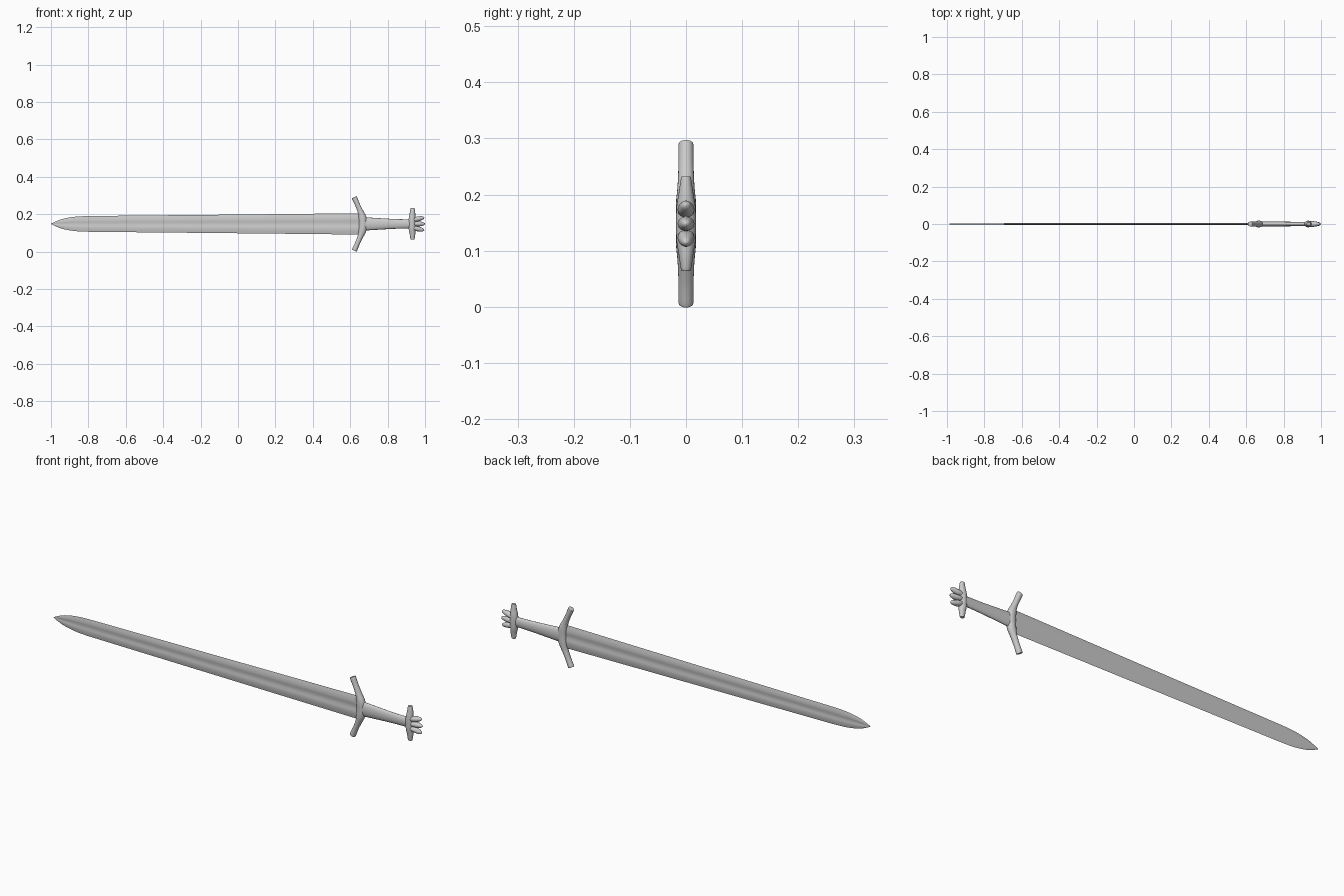
import bpy, bmesh, math
from mathutils import Vector

if "Cube" in bpy.data.objects:
    bpy.data.objects.remove(bpy.data.objects["Cube"])

C = 0.148  # height of the sword's long axis


def spline(rows, steps):
    """Catmull-Rom interpolation through rows of numbers."""
    rows = [Vector(r) for r in rows]
    out = []
    for i in range(len(rows) - 1):
        p0, p1 = rows[max(i - 1, 0)], rows[i]
        p2, p3 = rows[i + 1], rows[min(i + 2, len(rows) - 1)]
        for k in range(steps):
            t = k / steps
            out.append(0.5 * (2 * p1 + (p2 - p0) * t + (2 * p0 - 5 * p1 + 4 * p2 - p3) * t ** 2
                              + (3 * p1 - p0 - 3 * p2 + p3) * t ** 3))
    return out + [rows[-1]]


def loft(name, rings, angle):
    """Skin a list of equal-length rings and cap both ends."""
    bm = bmesh.new()
    vs = [[bm.verts.new(p) for p in ring] for ring in rings]
    n = len(rings[0])
    for a, b in zip(vs, vs[1:]):
        for i in range(n):
            bm.faces.new((a[i], a[(i + 1) % n], b[(i + 1) % n], b[i]))
    bm.faces.new(vs[0])
    bm.faces.new(vs[-1])
    bmesh.ops.recalc_face_normals(bm, faces=bm.faces)
    me = bpy.data.meshes.new(name)
    bm.to_mesh(me)
    bm.free()
    ob = bpy.data.objects.new(name, me)
    bpy.context.collection.objects.link(ob)
    bpy.context.view_layer.objects.active = ob
    ob.select_set(True)
    bpy.ops.object.shade_smooth_by_angle(angle=math.radians(angle))
    ob.select_set(False)
    return ob


def tube(name, rows, steps=5, sides=20, angle=50):
    """Oval tube; each row is x, z from the axis, in-plane radius, y radius."""
    pts = spline(rows, steps)
    rings = []
    for i, p in enumerate(pts):
        q, r = pts[max(i - 1, 0)], pts[min(i + 1, len(pts) - 1)]
        t = Vector((r[0] - q[0], r[1] - q[1])).normalized()
        ring = []
        for k in range(sides):
            a = 2 * math.pi * k / sides
            u, y = p[2] * math.cos(a), p[3] * math.sin(a)
            ring.append((p[0] + t.y * u, y, C + p[1] - t.x * u))
        rings.append(ring)
    return loft(name, rings, angle)


def mirrored(half):
    """Extend rows running from the top end to the axis down to the bottom."""
    return half + [(x, -z, u, y) for x, z, u, y in reversed(half[:-1])]


# blade: lens section with a broad central fuller, swept to a point
section = [(1, 0), (0.75, 0.6), (0.45, 1), (0.3, 0.85), (0.15, 0.6), (0, 0.5)]
top = section + [(-w, h) for w, h in reversed(section[:-1])]
profile = top + [(w, -h) for w, h in reversed(top[1:-1])]
outline = [(-1, 0.0005, 0.0005), (-0.975, 0.013, 0.002), (-0.94, 0.026, 0.003),
           (-0.89, 0.036, 0.0035), (-0.83, 0.041, 0.0035), (-0.7, 0.043, 0.004),
           (0.0, 0.05, 0.005), (0.66, 0.057, 0.006)]
loft("blade", [[(x, t * h, C + w * s) for s, h in profile]
               for x, w, t in spline(outline, 4)], 40)

# crossguard: arms swept towards the blade
tube("crossguard", mirrored([(0.622, 0.141, 0.013, 0.012), (0.623, 0.139, 0.0145, 0.0135),
                             (0.638, 0.105, 0.013, 0.0135), (0.654, 0.068, 0.015, 0.015),
                             (0.665, 0.035, 0.021, 0.018), (0.668, 0, 0.022, 0.018)]))

# grip: oval, tapering to the pommel
tube("grip", [(0.67, 0, 0.036, 0.014), (0.75, 0, 0.031, 0.013),
              (0.84, 0, 0.026, 0.012), (0.93, 0, 0.024, 0.012)])

# pommel bar
tube("pommel_bar", mirrored([(0.933, 0.084, 0.008, 0.007), (0.933, 0.081, 0.011, 0.009),
                             (0.933, 0.055, 0.015, 0.013), (0.931, 0.03, 0.018, 0.017),
                             (0.931, 0, 0.02, 0.018)]))

# pommel lobes: three rounded fingers fanning out
for name, s, tip in (("upper", 1, 0.996), ("middle", 0, 1.0), ("lower", -1, 0.996)):
    z0, z1 = 0.021 * s, 0.034 * s
    shape = [(0, 0.011, 0.014), (0.35, 0.013, 0.015), (0.65, 0.012, 0.012),
             (0.88, 0.008, 0.008), (0.97, 0.004, 0.004), (1, 0.0005, 0.0005)]
    tube("pommel_lobe_" + name,
         [(0.935 + (tip - 0.935) * f, z0 + (z1 - z0) * f, u, y) for f, u, y in shape])
